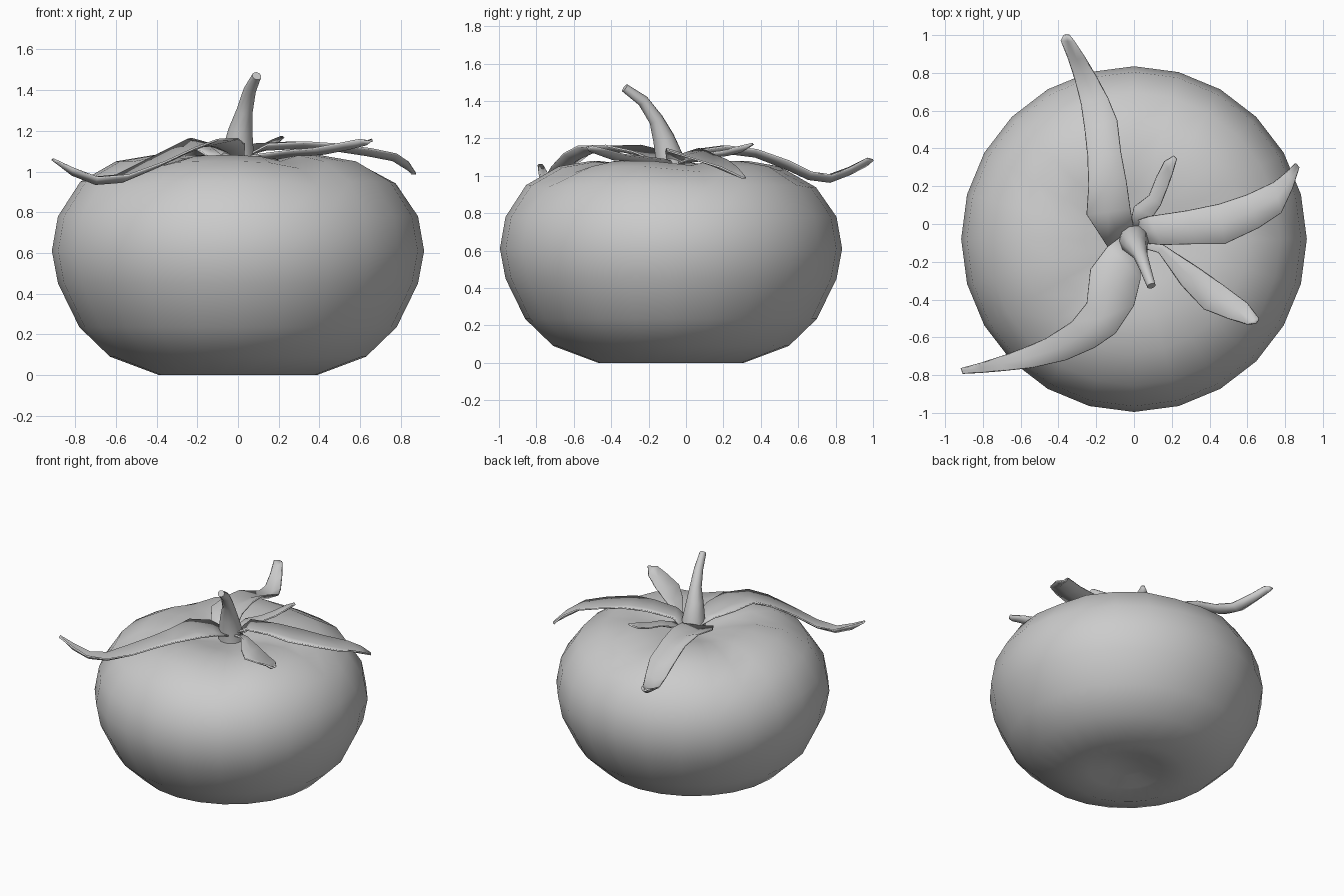
import bpy, math
from mathutils import Vector


def make(name, verts, faces):
    me = bpy.data.meshes.new(name)
    me.from_pydata(verts, [], faces)
    me.update()
    ob = bpy.data.objects.new(name, me)
    bpy.context.collection.objects.link(ob)
    for p in me.polygons:
        p.use_smooth = True
    return ob


def skin(rings, n):
    # quads between successive closed rings of n vertices
    return [(i * n + j, i * n + (j + 1) % n, (i + 1) * n + (j + 1) % n, (i + 1) * n + j)
            for i in range(rings - 1) for j in range(n)]


# Fruit: lathe profile (radius, height) with soft creases around the top
N = 24
profile = [(0.12, 0.05), (0.24, 0.02), (0.39, 0), (0.63, 0.09), (0.78, 0.235),
           (0.885, 0.45), (0.915, 0.61), (0.885, 0.78), (0.775, 0.95),
           (0.6, 1.05), (0.42, 1.08), (0.26, 1.06), (0.12, 1.025)]
crease = {8: 0.02, 9: 0.035, 10: 0.03, 11: 0.015}
verts = []
for k, (r, z) in enumerate(profile):
    for j in range(N):
        a = 2 * math.pi * j / N
        dip = max(0, math.cos(5 * (a + math.radians(62)))) ** 2 * crease.get(k, 0)
        verts.append((r * math.cos(a), -0.08 + r * math.sin(a), z - dip))
faces = skin(len(profile), N)
for z, row in ((0.06, 0), (1.01, len(profile) - 1)):
    c = len(verts)
    verts.append((0, -0.08, z))
    for j in range(N):
        a, b = row * N + j, row * N + (j + 1) % N
        faces.append((b, a, c) if row == 0 else (a, b, c))
make("fruit", verts, faces)

# Stem: tapered tube bending forward
M = 10
path = [((0, -0.08, 1.02), 0.085), ((0, -0.09, 1.1), 0.077), ((0.012, -0.12, 1.2), 0.06),
        ((0.033, -0.16, 1.3), 0.04), ((0.058, -0.23, 1.4), 0.031), ((0.092, -0.328, 1.47), 0.023)]
verts = []
for i, (p, r) in enumerate(path):
    t = (Vector(path[min(i + 1, 5)][0]) - Vector(path[max(i - 1, 0)][0])).normalized()
    if i == 0:
        t = Vector((0, 0, 1))
    u = Vector((0, 1, 0)).cross(t).normalized()
    w = t.cross(u)
    for j in range(M):
        a = 2 * math.pi * j / M
        verts.append(Vector(p) + r * (u * math.cos(a) + w * math.sin(a)))
stem = make("stem", verts, skin(len(path), M) + [tuple(range(5 * M, 6 * M))])
stem.data.polygons[-1].use_smooth = False


# Sepals: rows of (left x, left y, right x, right y, height), gutter along the middle
def sepal(name, rows, gutter):
    verts, faces = [], []
    for i, (lx, ly, rx, ry, z) in enumerate(rows):
        g = gutter if 0 < i < len(rows) - 1 else 0
        verts += [(lx, ly, z + g), ((lx + rx) / 2, (ly + ry) / 2, z - g), (rx, ry, z + g)]
    for i in range(len(rows) - 1):
        for j in (0, 1):
            a = i * 3 + j
            faces.append((a, a + 3, a + 4, a + 1))
    ob = make(name, verts, faces)
    s = ob.modifiers.new("thickness", 'SOLIDIFY')
    s.thickness = 0.01
    s.offset = 0


sepal("sepal_back", [
    (-0.14, -0.12, 0.0, -0.03, 1.07), (-0.25, 0.05, -0.02, 0.08, 1.12),
    (-0.24, 0.2, -0.04, 0.22, 1.14), (-0.245, 0.36, -0.07, 0.38, 1.12),
    (-0.26, 0.5, -0.09, 0.55, 1.06), (-0.28, 0.64, -0.14, 0.67, 1.0),
    (-0.31, 0.76, -0.2, 0.78, 0.985), (-0.345, 0.87, -0.26, 0.88, 1.025),
    (-0.385, 0.97, -0.32, 0.97, 1.075), (-0.37, 1.0, -0.345, 1.0, 1.085)], 0.018)
sepal("sepal_small", [
    (-0.02, 0.0, 0.08, -0.04, 1.07), (0.0, 0.09, 0.1, 0.04, 1.09),
    (0.08, 0.15, 0.14, 0.1, 1.11), (0.12, 0.25, 0.175, 0.19, 1.12),
    (0.16, 0.33, 0.2, 0.26, 1.14), (0.21, 0.36, 0.225, 0.345, 1.17)], 0.01)
sepal("sepal_right", [
    (0.02, 0.02, 0.03, -0.1, 1.07), (0.08, 0.04, 0.15, -0.11, 1.12),
    (0.28, 0.07, 0.33, -0.105, 1.13), (0.45, 0.105, 0.48, -0.105, 1.12),
    (0.6, 0.155, 0.66, -0.02, 1.095), (0.74, 0.22, 0.78, 0.06, 1.07),
    (0.81, 0.275, 0.84, 0.19, 1.03), (0.855, 0.32, 0.875, 0.3, 0.99)], 0.014)
sepal("sepal_front_right", [
    (0.04, -0.06, 0.02, -0.12, 1.07), (0.16, -0.115, 0.13, -0.15, 1.075),
    (0.35, -0.24, 0.25, -0.32, 1.09), (0.48, -0.33, 0.37, -0.45, 1.1),
    (0.6, -0.42, 0.5, -0.5, 1.125), (0.66, -0.5, 0.6, -0.53, 1.145),
    (0.66, -0.51, 0.645, -0.525, 1.15)], 0.012)
sepal("sepal_front_left", [
    (0.03, -0.14, -0.06, -0.06, 1.07), (0.035, -0.29, -0.14, -0.12, 1.115),
    (0.0, -0.43, -0.23, -0.24, 1.145), (-0.1, -0.58, -0.25, -0.42, 1.14),
    (-0.21, -0.655, -0.33, -0.52, 1.1), (-0.36, -0.72, -0.47, -0.61, 1.03),
    (-0.54, -0.76, -0.6, -0.665, 0.965), (-0.69, -0.775, -0.71, -0.705, 0.955),
    (-0.81, -0.785, -0.82, -0.74, 1.0), (-0.905, -0.79, -0.915, -0.765, 1.06)], 0.016)
